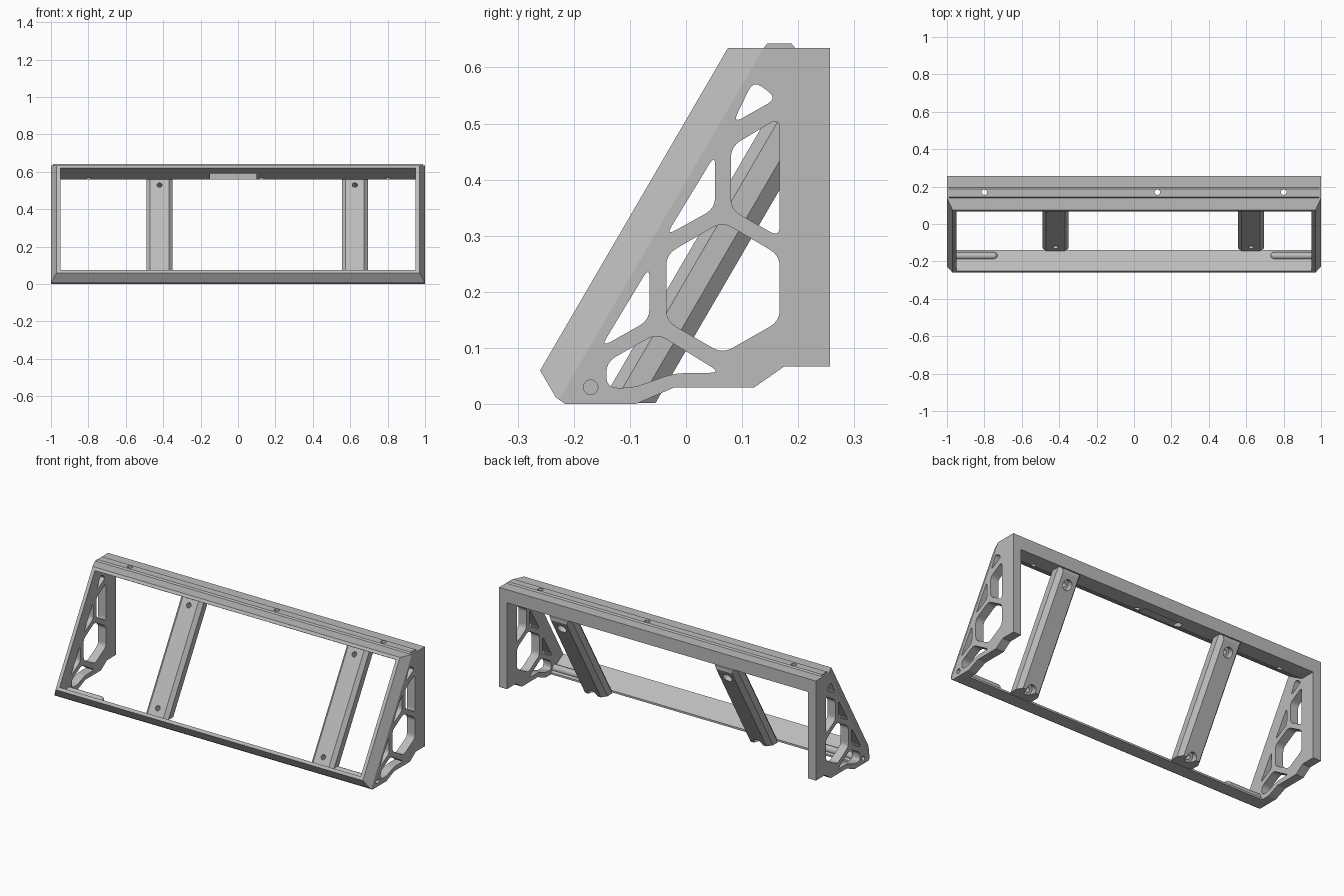
import bpy, bmesh
from mathutils import Vector, Matrix

cube = bpy.data.objects.get("Cube")
if cube:
    bpy.data.objects.remove(cube)

grey = bpy.data.materials.new("plain grey")
grey.use_nodes = True
grey.diffuse_color = (0.5, 0.5, 0.5, 1)
grey.node_tree.nodes["Principled BSDF"].inputs["Base Color"].default_value = (0.5, 0.5, 0.5, 1)

SLOPE = Vector((0, 0.503, 0.864))     # direction up the leaning front
INWARD = Vector((0, 0.864, -0.503))   # from the leaning front towards the back


def add_object(name, bm):
    bmesh.ops.recalc_face_normals(bm, faces=bm.faces)
    mesh = bpy.data.meshes.new(name)
    bm.to_mesh(mesh)
    bm.free()
    mesh.materials.append(grey)
    obj = bpy.data.objects.new(name, mesh)
    bpy.context.collection.objects.link(obj)
    return obj


def add_prism(bm, base, offset):
    """Close a solid between a base polygon and its copy moved by offset."""
    low = [bm.verts.new(p) for p in base]
    high = [bm.verts.new(Vector(p) + offset) for p in base]
    bm.faces.new(low)
    bm.faces.new(high)
    for i in range(len(low)):
        j = (i + 1) % len(low)
        bm.faces.new((low[i], low[j], high[j], high[i]))


def side_prism(bm, profile, x0, x1):
    add_prism(bm, [(x0, y, z) for y, z in profile], Vector((x1 - x0, 0, 0)))


def rounded(points, radius):
    """Round each corner of a polygon with a short curve."""
    result = []
    pts = [Vector(p) for p in points]
    for i, p in enumerate(pts):
        to_prev, to_next = pts[i - 1] - p, pts[(i + 1) % len(pts)] - p
        a = p + to_prev.normalized() * min(radius, to_prev.length * 0.45)
        b = p + to_next.normalized() * min(radius, to_next.length * 0.45)
        for t in (0, 0.25, 0.5, 0.75, 1):
            result.append(a * (1 - t) ** 2 + p * 2 * t * (1 - t) + b * t * t)
    return result


def add_cylinder(bm, centre, axis, radius, depth, sides=20):
    turn = Vector(axis).to_track_quat("Z", "Y").to_matrix().to_4x4()
    bmesh.ops.create_cone(bm, cap_ends=True, segments=sides, radius1=radius, radius2=radius,
                          depth=depth, matrix=Matrix.Translation(centre) @ turn)


def trim(bm, point, normal):
    """Cut away everything beyond a plane and cap the cut."""
    cut = bmesh.ops.bisect_plane(bm, geom=bm.verts[:] + bm.edges[:] + bm.faces[:],
                                 plane_co=point, plane_no=normal, clear_outer=True)
    edges = [e for e in cut["geom_cut"] if isinstance(e, bmesh.types.BMEdge)]
    bmesh.ops.holes_fill(bm, edges=edges)


def carve(obj, cutter_bm):
    cutter = add_object("cutter", cutter_bm)
    cutter.hide_render = True
    mod = obj.modifiers.new("cut", "BOOLEAN")
    mod.operation = "DIFFERENCE"
    mod.solver = "EXACT"
    mod.object = cutter
    graph = bpy.context.evaluated_depsgraph_get()
    mesh = bpy.data.meshes.new_from_object(obj.evaluated_get(graph))
    obj.modifiers.clear()
    obj.data = mesh
    bpy.data.objects.remove(cutter)


# Side panels: leaning outline, chamfered front, rounded openings
outline = [(-0.26, 0.06), (0.075, 0.635), (0.257, 0.635), (0.257, 0.067), (0.175, 0.067),
           (0.122, 0.03), (-0.02, 0.03), (-0.09, 0), (-0.215, 0), (-0.232, 0.012)]
openings = [
    [(0.12, 0.577), (0.163, 0.545), (0.083, 0.5)],
    [(0.08, 0.459), (0.167, 0.511), (0.167, 0.297), (0.08, 0.347)],
    [(0.052, 0.445), (0.052, 0.349), (-0.036, 0.3)],
    [(-0.035, 0.267), (0.065, 0.325), (0.167, 0.265), (0.167, 0.148), (0.065, 0.09), (-0.035, 0.148)],
    [(-0.065, 0.245), (-0.065, 0.15), (-0.152, 0.101)],
    [(-0.142, 0.075), (-0.052, 0.126), (0.062, 0.056), (-0.022, 0.055), (-0.094, 0.029), (-0.142, 0.029)],
]
for side, label in ((1, "left"), (-1, "right")):
    bm = bmesh.new()
    side_prism(bm, outline, side * 0.95, side)
    trim(bm, (side * 0.97, -0.26, 0.06), Vector((side * 0.055, 0, 0)) - INWARD * 0.03)
    panel = add_object(label + "_side_panel", bm)
    cutters = bmesh.new()
    for shape in openings:
        side_prism(cutters, rounded(shape, 0.02), side * 0.9, side * 1.1)
    add_cylinder(cutters, (side, -0.17, 0.03), (1, 0, 0), 0.013, 0.04)
    carve(panel, cutters)

    # Bored boss lying on the lower rail, with a round end
    bm = bmesh.new()
    add_cylinder(bm, (side * 0.85, -0.17, 0.026), (1, 0, 0), 0.02, 0.2)
    bmesh.ops.create_uvsphere(bm, u_segments=16, v_segments=10, radius=0.02,
                              matrix=Matrix.Translation((side * 0.75, -0.17, 0.026)))
    boss = add_object(label + "_rail_boss", bm)
    boss.data.shade_smooth()
    boss.data.set_sharp_from_angle(angle=0.6)

# Lower rail, its upper face square to the leaning front
bm = bmesh.new()
side_prism(bm, [(-0.26, 0.06), (-0.251, 0.075), (-0.14, 0.011), (-0.14, 0),
                (-0.215, 0), (-0.232, 0.012)], -0.95, 0.95)
add_object("lower_rail", bm)

# Upper beam with a raised strip, screw holes and a shallow pocket
bm = bmesh.new()
side_prism(bm, [(0.075, 0.635), (0.257, 0.635), (0.257, 0.56), (0.17, 0.56),
                (0.066, 0.62)], -0.95, 0.95)
beam = add_object("upper_beam", bm)
bm = bmesh.new()
side_prism(bm, [(0.138, 0.634), (0.145, 0.643), (0.188, 0.643), (0.195, 0.634)], -0.99, 0.99)
strip = add_object("top_strip", bm)
for target in (beam, strip):
    cutters = bmesh.new()
    for x in (-0.8, 0.125, 0.8):
        add_cylinder(cutters, (x, 0.17, 0.6), (0, 0, 1), 0.015, 0.2)
    carve(target, cutters)
cutters = bmesh.new()
side_prism(cutters, [(0.118, 0.58), (0.118, 0.59), (0.2, 0.59), (0.2, 0.55), (0.16, 0.55)], -0.15, 0.1)
carve(beam, cutters)

# Leaning struts: chamfered section, trimmed to the rail and beam, bolt holes at both ends
section = [(0.05, 0), (0.07, 0.02), (0.07, 0.058), (0.05, 0.084)]
section += [(-w, d) for w, d in reversed(section)]
for x, label in ((-0.42, "right"), (0.625, "left")):
    foot = Vector((x, -0.18, -0.047))
    bm = bmesh.new()
    add_prism(bm, [foot + Vector((w, 0, 0)) + INWARD * d for w, d in section], SLOPE * 0.74)
    trim(bm, (0, 0, 0.002), (0, 0, -1))
    trim(bm, (0, 0, 0.575), (0, 0, 1))
    trim(bm, (0, 0.256, 0), (0, 1, 0))
    strut = add_object(label + "_strut", bm)
    for y, z in ((0.155, 0.53), (-0.125, 0.05)):
        bolt = Vector((x, y, z))
        for radius, depth, along in ((0.014, 0.16, 0.04), (0.028, 0.1, 0.1)):
            cutters = bmesh.new()
            add_cylinder(cutters, bolt + INWARD * along, INWARD, radius, depth)
            carve(strut, cutters)
